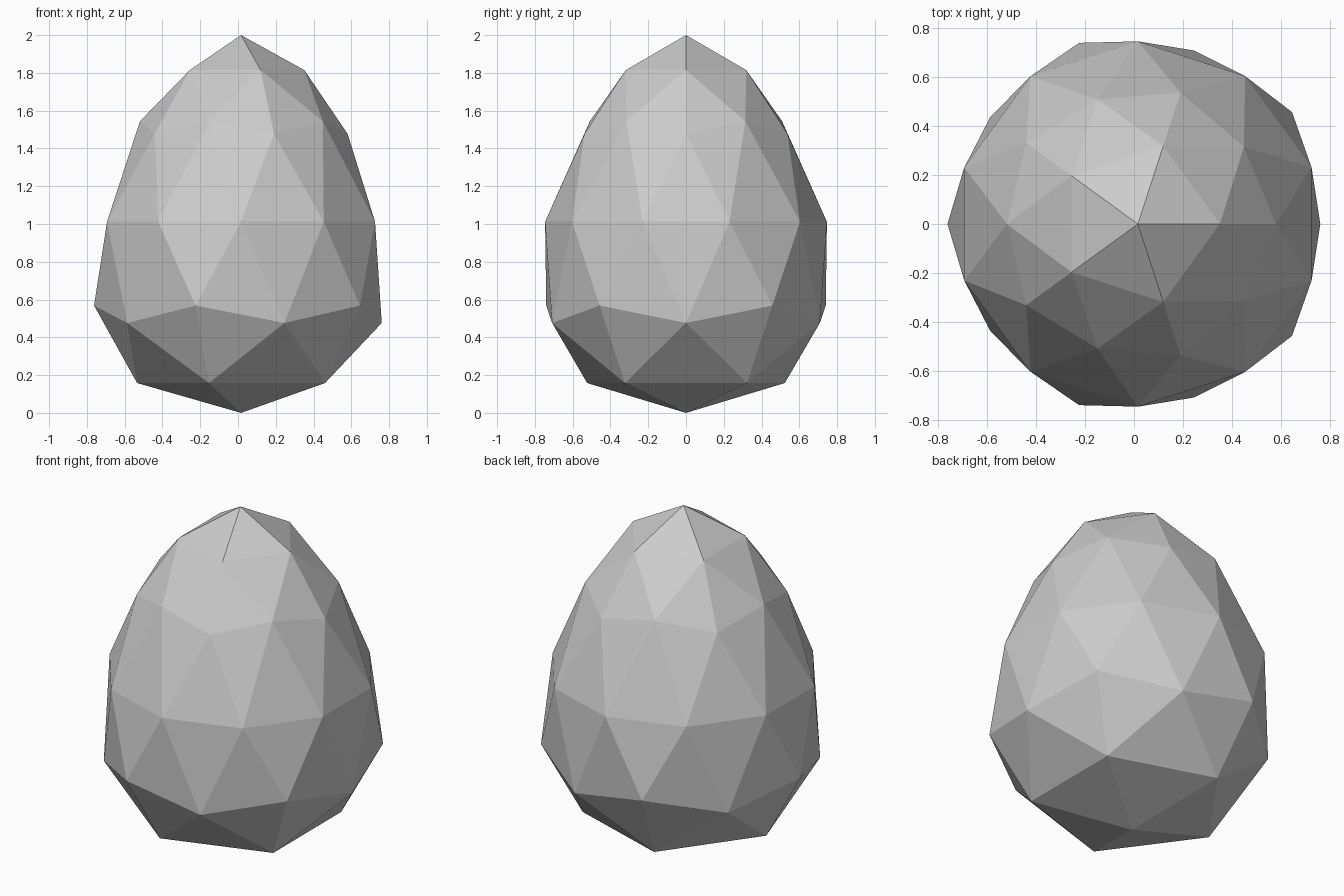
import bpy
import bmesh

cube = bpy.data.objects.get("Cube")
if cube:
    bpy.data.objects.remove(cube, do_unlink=True)

# Stone grey
grey = bpy.data.materials.new("stone_grey")
grey.use_nodes = True
colour = (0.6, 0.6, 0.6, 1)
grey.diffuse_color = colour
grey.node_tree.nodes["Principled BSDF"].inputs["Base Color"].default_value = colour

# Egg profile per ring of the sphere: sphere height, egg height, egg radius
RINGS = [
    (1.0, 2.0, 0),
    (0.851, 1.815, 0.335),
    (0.526, 1.544, 0.535),
    (0.447, 1.478, 0.564),
    (0.0, 1.012, 0.746),
    (-0.447, 0.568, 0.778),
    (-0.526, 0.476, 0.745),
    (-0.851, 0.158, 0.55),
    (-1.0, 0, 0),
]
AXIS_X = 0.016

# Low-poly egg: an icosphere with every ring moved onto the profile
bm = bmesh.new()
bmesh.ops.create_icosphere(bm, subdivisions=2, radius=1)
for v in bm.verts:
    _, height, radius = min(RINGS, key=lambda ring: abs(ring[0] - v.co.z))
    flat = v.co.xy.normalized() * radius
    v.co = (flat.x + AXIS_X, flat.y, height)
bmesh.ops.recalc_face_normals(bm, faces=bm.faces)

mesh = bpy.data.meshes.new("egg")
bm.to_mesh(mesh)
bm.free()
mesh.materials.append(grey)
mesh.shade_flat()
egg = bpy.data.objects.new("egg", mesh)
bpy.context.collection.objects.link(egg)
